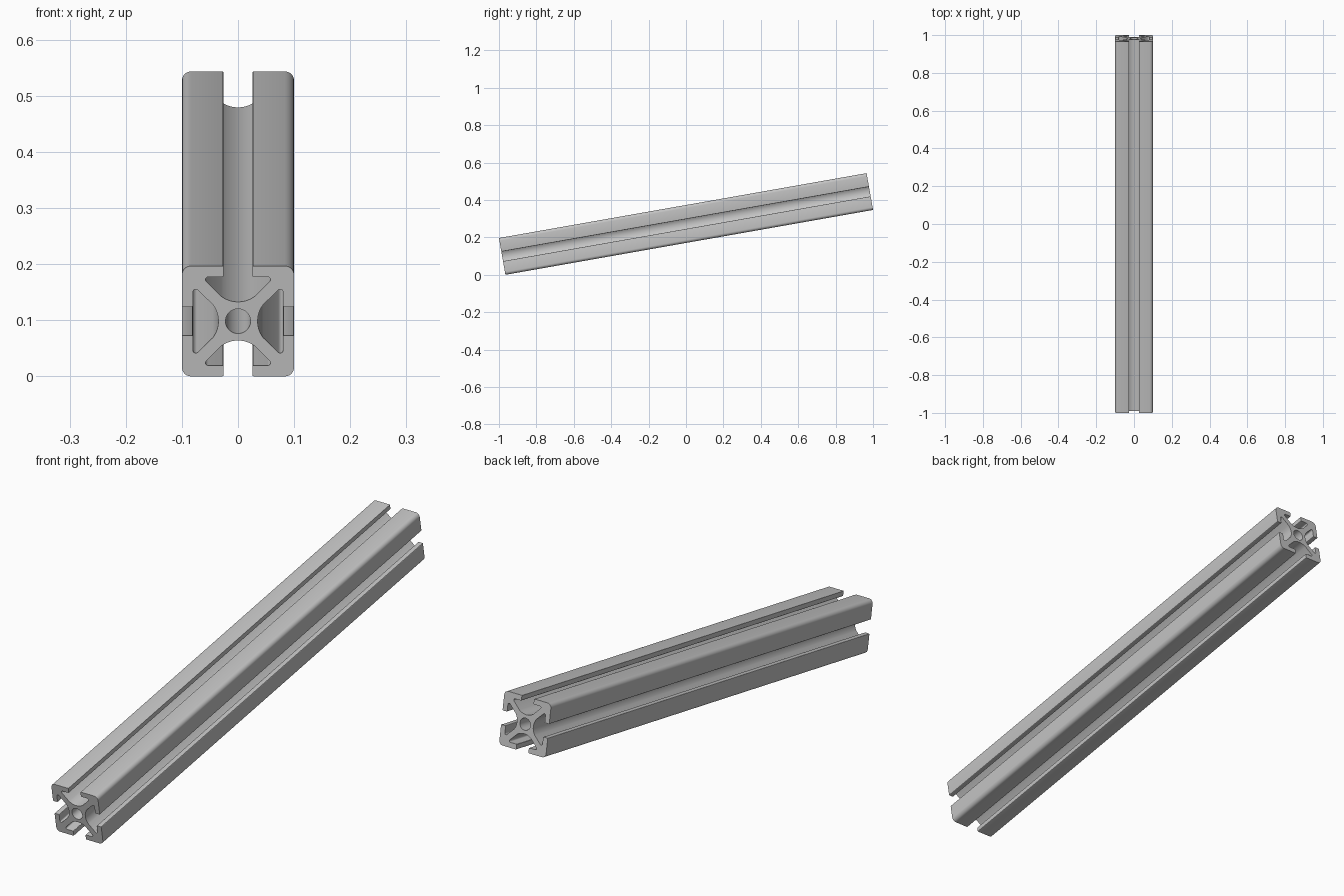
import bpy, bmesh, math
from mathutils import Vector, Matrix

if "Cube" in bpy.data.objects:
    bpy.data.objects.remove(bpy.data.objects["Cube"], do_unlink=True)

HALF = 0.0998            # half the section width
LENGTH = 20 * HALF       # bar is ten times as long as wide
TILT = math.radians(10)
LIP = 0.0803             # inner side of the slot lips
SLOT = 0.026             # half the slot opening
HOLE = 0.0223            # centre bore radius

aluminium = bpy.data.materials.new("Aluminium grey")
aluminium.use_nodes = True
colour = (0.55, 0.55, 0.55, 1)
aluminium.diffuse_color = colour
aluminium.node_tree.nodes["Principled BSDF"].inputs["Base Color"].default_value = colour


def fillet(before, corner, after, radius, steps):
    """Points of an arc that rounds one corner."""
    p, a, b = Vector(corner), Vector(before), Vector(after)
    da, db = (a - p).normalized(), (b - p).normalized()
    half = da.angle(db) / 2
    centre = p + (da + db).normalized() * (radius / math.sin(half))
    reach = radius / math.tan(half)
    start = (p + da * reach - centre).normalized()
    end = (p + db * reach - centre).normalized()
    return [centre + start.slerp(end, i / steps).normalized() * radius
            for i in range(steps + 1)]


def half_slot():
    """Slot outline from its floor centre to the lip, on the +u side."""
    floor_r, floor_v = 0.05, 0.085
    pts = [Vector((u, floor_v - math.sqrt(floor_r ** 2 - u * u)))
           for u in (0.03 * i / 8 for i in range(9))]
    tip = (LIP - 0.0155, LIP)
    inner, outer = (SLOT, LIP), (SLOT, HALF)
    pts += fillet(pts[-1], tip, inner, 0.005, 8)
    pts += fillet(tip, inner, outer, 0.002, 3)
    pts += fillet(inner, outer, (HALF, HALF), 0.002, 3)
    return pts


def section():
    """Closed outline: one mirrored slot and one rounded corner, four times."""
    right = half_slot()
    left = [Vector((-p.x, p.y)) for p in reversed(right[1:])]
    corner = fillet((0, HALF), (HALF, HALF), (HALF, 0), 0.016, 8)
    side = left + right + corner
    return [Matrix.Rotation(-k * math.pi / 2, 2) @ p for k in range(4) for p in side]


def add_loop(bm, points):
    verts = [bm.verts.new((p.x, -LENGTH / 2, p.y)) for p in points]
    return [bm.edges.new((v, verts[(i + 1) % len(verts)])) for i, v in enumerate(verts)]


# Section with centre bore, extruded along the bar
bm = bmesh.new()
bore = [Vector((HOLE * math.cos(t), HOLE * math.sin(t)))
        for t in (i * math.tau / 40 for i in range(40))]
edges = add_loop(bm, section()) + add_loop(bm, bore)
bmesh.ops.triangle_fill(bm, edges=edges, use_beauty=True, use_dissolve=False)
result = bmesh.ops.extrude_face_region(bm, geom=bm.faces[:], use_keep_orig=True)
moved = [g for g in result["geom"] if isinstance(g, bmesh.types.BMVert)]
bmesh.ops.translate(bm, vec=(0, LENGTH, 0), verts=moved)
bmesh.ops.recalc_face_normals(bm, faces=bm.faces[:])

# Tilt so the back end rises, then rest the low edge on the ground
bmesh.ops.rotate(bm, verts=bm.verts[:], matrix=Matrix.Rotation(TILT, 3, "X"))
bmesh.ops.translate(bm, verts=bm.verts[:], vec=(0, 0, -min(v.co.z for v in bm.verts)))

mesh = bpy.data.meshes.new("slotted_bar")
bm.to_mesh(mesh)
bm.free()
mesh.materials.append(aluminium)
bar = bpy.data.objects.new("slotted_bar", mesh)
bpy.context.collection.objects.link(bar)
bpy.context.view_layer.objects.active = bar
bar.select_set(True)
bpy.ops.object.shade_smooth_by_angle(angle=math.radians(30))
